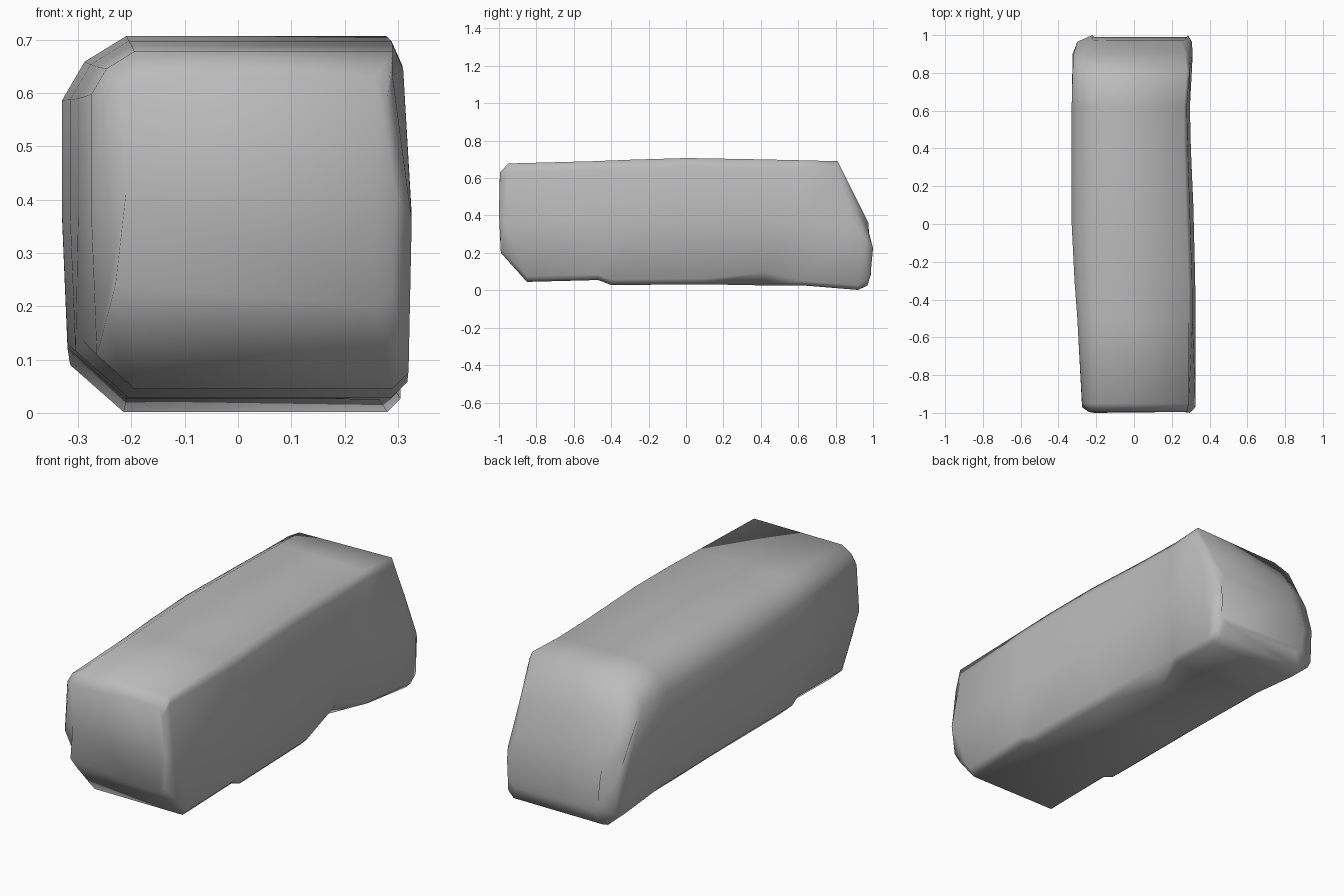
import bpy, bmesh

old = bpy.data.objects.get("Cube")
if old:
    bpy.data.objects.remove(old)

# Single stone colour
stone = bpy.data.materials.new("grey stone")
stone.use_nodes = True
colour = (0.5, 0.5, 0.5, 1)
stone.diffuse_color = colour
stone.node_tree.nodes["Principled BSDF"].inputs["Base Color"].default_value = colour


def section(bm, yb, ym, yt, x0, x1, z0, z1, left, right):
    """Chamfered cross-section; y differs at bottom, middle and top."""
    zm = z0 + (z1 - z0) * 0.5
    pts = [
        (x0 + left, yb, z0), (x1 - right, yb, z0),             # underside
        (x1, yb, z0 + right), (x1 + 0.006, ym, zm),            # right wall
        (x1 - 0.01, yt, z1 - right * 1.5), (x1 - right, yt, z1),
        (x0 + left, yt, z1), (x0 + left * 0.35, yt, z1 - left * 0.4),
        (x0, yt, z1 - left), (x0, ym, zm),                     # left wall
        (x0 + 0.01, yb, z0 + left * 0.8),
    ]
    return [bm.verts.new(p) for p in pts]


# Sections from the front end to the back end
bm = bmesh.new()
sections = [
    (-0.99, -1.0, -0.995, -0.24, 0.29, 0.20, 0.63, 0.05, 0.03),
    (-0.85, -0.97, -0.95, -0.275, 0.32, 0.045, 0.678, 0.08, 0.03),
    (-0.47, -0.5, -0.5, -0.30, 0.32, 0.055, 0.69, 0.10, 0.03),
    (-0.40, -0.3, -0.3, -0.315, 0.318, 0.028, 0.698, 0.11, 0.03),
    (0.10, 0.1, 0.0, -0.33, 0.308, 0.032, 0.707, 0.12, 0.03),
    (0.42, 0.4, 0.4, -0.33, 0.295, 0.026, 0.70, 0.12, 0.03),
    (0.64, 0.62, 0.62, -0.33, 0.29, 0.025, 0.695, 0.12, 0.025),
    (0.92, 0.90, 0.81, -0.325, 0.305, 0.002, 0.69, 0.11, 0.025),
    (0.97, 0.965, 0.90, -0.30, 0.30, 0.025, 0.51, 0.08, 0.03),
    (0.99, 1.0, 0.975, -0.22, 0.28, 0.09, 0.36, 0.04, 0.03),
]
rings = [section(bm, *s) for s in sections]

# Chipped hollow in the lower right edge
hollow = rings[5]
hollow[1].co.x -= 0.09
hollow[2].co.x -= 0.05
hollow[2].co.z += 0.04
# Chips beside the front face
rings[0][9].co.x += 0.03
rings[1][4].co.x -= 0.02
# Worn upper back corner
rings[7][6].co.y -= 0.02
rings[8][8].co.x -= 0.02

# Skin the sections and close both ends
for a, b in zip(rings, rings[1:]):
    n = len(a)
    for i in range(n):
        j = (i + 1) % n
        bm.faces.new((a[i], a[j], b[j], b[i]))
bm.faces.new(rings[0])
bm.faces.new(rings[-1])
bmesh.ops.recalc_face_normals(bm, faces=bm.faces)
for f in bm.faces:
    f.smooth = True

mesh = bpy.data.meshes.new("stone_block")
bm.to_mesh(mesh)
bm.free()
mesh.materials.append(stone)
block = bpy.data.objects.new("stone_block", mesh)
bpy.context.collection.objects.link(block)
